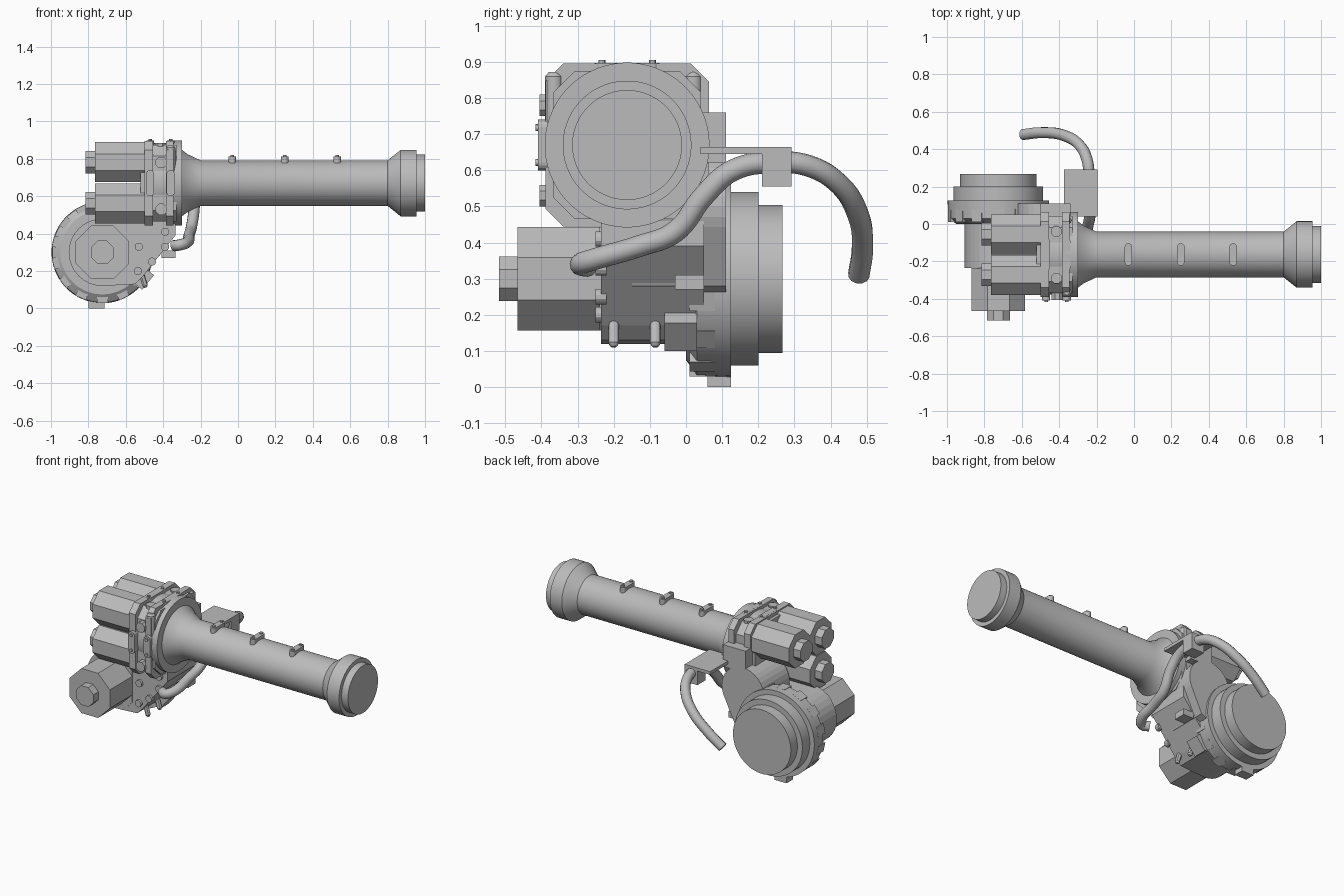
import bpy, bmesh, math
from mathutils import Vector, Matrix

cube = bpy.data.objects.get("Cube")
if cube:
    bpy.data.objects.remove(cube, do_unlink=True)

grey = bpy.data.materials.new("plain grey")
grey.use_nodes = True
grey.diffuse_color = (0.5, 0.5, 0.5, 1)
bsdf = grey.node_tree.nodes["Principled BSDF"]
bsdf.inputs["Base Color"].default_value = grey.diffuse_color
bsdf.inputs["Roughness"].default_value = 0.6

AXES = {"x": Vector((1, 0, 0)), "y": Vector((0, 1, 0)), "z": Vector((0, 0, 1))}
TUBE = Vector((0, -0.163, 0.67))     # main tube axis, along x
DRUM = Vector((-0.725, 0, 0.30))     # drum axis, along y


def finish(name, bm, smooth=False):
    bmesh.ops.recalc_face_normals(bm, faces=bm.faces)
    mesh = bpy.data.meshes.new(name)
    bm.to_mesh(mesh)
    bm.free()
    mesh.materials.append(grey)
    obj = bpy.data.objects.new(name, mesh)
    bpy.context.collection.objects.link(obj)
    if smooth:
        bpy.ops.object.select_all(action="DESELECT")
        obj.select_set(True)
        bpy.context.view_layer.objects.active = obj
        bpy.ops.object.shade_smooth_by_angle(angle=math.radians(30))
    return obj


def lathe(name, profile, origin, axis, sides=48):
    """Turn (along, radius) pairs around an axis; eight sides get flats on the axes."""
    d = AXES[axis] if isinstance(axis, str) else Vector(axis).normalized()
    turn = d.to_track_quat("Z", "Y").to_matrix()
    flat = math.pi / sides
    scale = 1 / math.cos(flat) if sides <= 8 else 1
    bm = bmesh.new()
    rings = []
    for along, r in profile:
        ring = []
        for i in range(sides):
            a = math.tau * i / sides + flat
            p = Vector((math.cos(a) * r * scale, math.sin(a) * r * scale, along))
            ring.append(bm.verts.new(Vector(origin) + turn @ p))
        rings.append(ring)
    for a, b in zip(rings, rings[1:]):
        for i in range(sides):
            j = (i + 1) % sides
            bm.faces.new((a[i], a[j], b[j], b[i]))
    bm.faces.new(rings[0])
    bm.faces.new(rings[-1])
    return finish(name, bm, sides > 8)


def box(name, lo, hi, turn=None):
    lo, hi = Vector(lo), Vector(hi)
    bm = bmesh.new()
    bmesh.ops.create_cube(bm, size=1, matrix=Matrix.Diagonal((*(hi - lo), 1)))
    if turn:
        bm.transform(turn)
    bm.transform(Matrix.Translation((lo + hi) / 2))
    return finish(name, bm)


def hull(name, points, axis, lo, hi):
    """Convex outline swept between two positions along the x or y axis."""
    bm = bmesh.new()
    for at in (lo, hi):
        for a, b in points:
            bm.verts.new((at, a, b) if axis == "x" else (a, at, b))
    bmesh.ops.convex_hull(bm, input=bm.verts)
    bmesh.ops.dissolve_limit(bm, angle_limit=0.01, verts=bm.verts, edges=bm.edges)
    return finish(name, bm)


def circle(cx, cz, r, n=32):
    return [(cx + r * math.cos(math.tau * i / n), cz + r * math.sin(math.tau * i / n))
            for i in range(n)]


def chamfered(cy, cz, half, cut):
    s = half - cut
    return [(cy + a * u, cz + b * v) for a in (-1, 1) for b in (-1, 1)
            for u, v in ((half, s), (s, half))]


def lug(name, centre, along, out, length, width=0.02, height=0.03):
    """Round-ended strip carrying a small bolt at each end."""
    c, a, o = Vector(centre), AXES[along], Vector(out)
    side = a.cross(o)
    bm = bmesh.new()
    for h in (-0.02, height):
        for end in (-1, 1):
            for i in range(9):
                t = math.pi * i / 8
                bm.verts.new(c + o * h + a * end * (length / 2 - width + width * math.sin(t))
                             + side * width * math.cos(t))
    bmesh.ops.convex_hull(bm, input=bm.verts)
    bmesh.ops.dissolve_limit(bm, angle_limit=0.01, verts=bm.verts, edges=bm.edges)
    finish(name, bm)
    for end in (-1, 1):
        lathe(name + "_bolt", [(0, 0.01), (0.008, 0.01)],
              c + o * height + a * end * (length / 2 - width), out, 12)


# Long tube with flared ends and a stepped end cap
lathe("main_tube", [(-0.37, 0.228), (-0.30, 0.228), (-0.30, 0.178), (-0.27, 0.155),
                    (-0.20, 0.122), (0.80, 0.122), (0.87, 0.178), (0.955, 0.178),
                    (0.955, 0.152), (1.0, 0.152)], TUBE, "x", 64)
for x in (-0.03, 0.25, 0.53):
    lug("tube_lug", (x, TUBE.y, 0.782), "y", (0, 0, 1), 0.12)

# Square head: core and two chamfered plates
hull("head_core", chamfered(TUBE.y, TUBE.z, 0.205, 0.06), "x", -0.52, -0.33)
for lo, hi in ((-0.50, -0.455), (-0.385, -0.345)):
    hull("head_plate", chamfered(TUBE.y, TUBE.z, 0.226, 0.05), "x", lo, hi)
lathe("head_collar", [(-0.455, 0.215), (-0.385, 0.215)], TUBE, "x")
for x in (-0.47, -0.36):
    lug("head_top_lug", (x, TUBE.y, 0.885), "y", (0, 0, 1), 0.18, 0.02, 0.012)
    lug("head_front_lug", (x, -0.385, TUBE.z), "z", (0, -1, 0), 0.14, 0.022, 0.024)
for z in (0.53, 0.78):
    lathe("head_front_bolt", [(-0.06, 0.03), (0.03, 0.03)], (-0.41, -0.375, z), (0, -1, 0), 8)
for y in (-0.29, -0.04):
    lathe("head_top_bolt", [(-0.06, 0.028), (0.02, 0.028)], (-0.415, y, 0.865), "z", 8)
for y in (-0.365, 0.02):
    lathe("head_corner_post", [(0.63, 0.025), (0.86, 0.025), (0.872, 0.015)],
          (-0.36, y, 0), "z", 16)

# Three eight-sided motors on the head
for y, z in ((-0.055, 0.782), (-0.272, 0.782), (-0.272, 0.562)):
    lathe("head_motor", [(-0.765, 0.107), (-0.50, 0.107)], (0, y, z), "x", 8)
    lathe("head_motor_knob", [(-0.815, 0.06), (-0.76, 0.06)], (0, y, z), "x", 8)
    lathe("head_motor_base", [(-0.525, 0.1), (-0.49, 0.1)], (0, y, z), "x", 24)

# Gearbox linking the head with the drum
hull("gearbox", circle(DRUM.x, DRUM.z, 0.18) +
     [(-0.55, 0.13), (-0.51, 0.17), (-0.335, 0.39), (-0.335, 0.46), (-0.50, 0.48)],
     "y", -0.235, 0.05)
hull("gearbox_rear", circle(-0.48, 0.50, 0.15) + [(-0.55, 0.22), (-0.42, 0.28)],
     "y", -0.15, 0.11)
hull("head_bracket", [(-0.50, 0.62), (-0.50, 0.76), (-0.34, 0.76), (-0.34, 0.62)],
     "y", 0.02, 0.11)
for x, z in ((-0.53, 0.33), (-0.46, 0.25), (-0.39, 0.33), (-0.535, 0.20), (-0.39, 0.41)):
    lathe("gearbox_bolt", [(-0.25, 0.022), (-0.22, 0.022)], (x, 0, z), "y", 12)
slope = Matrix.Rotation(math.radians(-51), 4, "Y")
for y in (-0.20, -0.085):
    lathe("gearbox_stud", [(-0.03, 0.015), (0.03, 0.015), (0.04, 0.008)],
          (-0.505, y, 0.15), (0.3, 0, -1), 12)
box("gearbox_tab", (-0.41, -0.03, 0.27), (-0.335, 0.05, 0.31))
box("gearbox_foot", (-0.56, -0.06, 0.125), (-0.46, 0.03, 0.20), slope)

# Stepped drum with a lugged flange
lathe("drum", [(0.0, 0.225), (0.03, 0.268), (0.125, 0.272), (0.125, 0.24), (0.2, 0.24),
               (0.2, 0.205), (0.267, 0.205)], DRUM, "y", 64)
for i in range(14):
    a = math.tau * (i + 0.5) / 14
    out = Vector((math.cos(a), 0, math.sin(a)))
    c = DRUM + out * 0.245 + Vector((0, 0.045, 0))
    box("drum_lug", c - Vector((0.03, 0.035, 0.025)), c + Vector((0.03, 0.035, 0.025)),
        Matrix.Rotation(math.pi / 2 - a, 4, "Y"))
box("drum_foot", (-0.80, 0.06, 0.0), (-0.715, 0.125, 0.08))

# Large eight-sided drum motor facing the front
hull("drum_motor", [(x, z) for x, z in chamfered(DRUM.x, DRUM.z, 0.143, 0.035)],
     "y", -0.24, -0.10)
lathe("drum_motor_body", [(-0.466, 0.143), (-0.238, 0.143)], DRUM, "y", 8)
lathe("drum_motor_knob", [(-0.517, 0.062), (-0.46, 0.062)], DRUM, "y", 8)
box("drum_motor_side", (-0.89, -0.13, 0.27), (-0.80, 0.02, 0.33))

# Hose with its support plate and clamp
box("hose_plate", (-0.375, 0.04, 0.645), (-0.195, 0.292, 0.665))
box("hose_clamp", (-0.285, 0.21, 0.555), (-0.195, 0.292, 0.66))
path = [(-0.345, -0.27, 0.335), (-0.31, -0.292, 0.34), (-0.275, -0.26, 0.352),
        (-0.262, -0.13, 0.39), (-0.25, -0.03, 0.43), (-0.235, 0.05, 0.53),
        (-0.235, 0.13, 0.60), (-0.24, 0.25, 0.622), (-0.25, 0.34, 0.612),
        (-0.29, 0.42, 0.565), (-0.38, 0.475, 0.48), (-0.50, 0.488, 0.385),
        (-0.595, 0.478, 0.31)]
curve = bpy.data.curves.new("hose", "CURVE")
curve.dimensions = "3D"
curve.bevel_depth = 0.03
curve.bevel_resolution = 4
curve.use_fill_caps = True
curve.resolution_u = 8
curve.materials.append(grey)
spline = curve.splines.new("BEZIER")
spline.bezier_points.add(len(path) - 1)
for point, co in zip(spline.bezier_points, path):
    point.co = co
    point.handle_left_type = point.handle_right_type = "AUTO"
bpy.context.collection.objects.link(bpy.data.objects.new("hose", curve))
